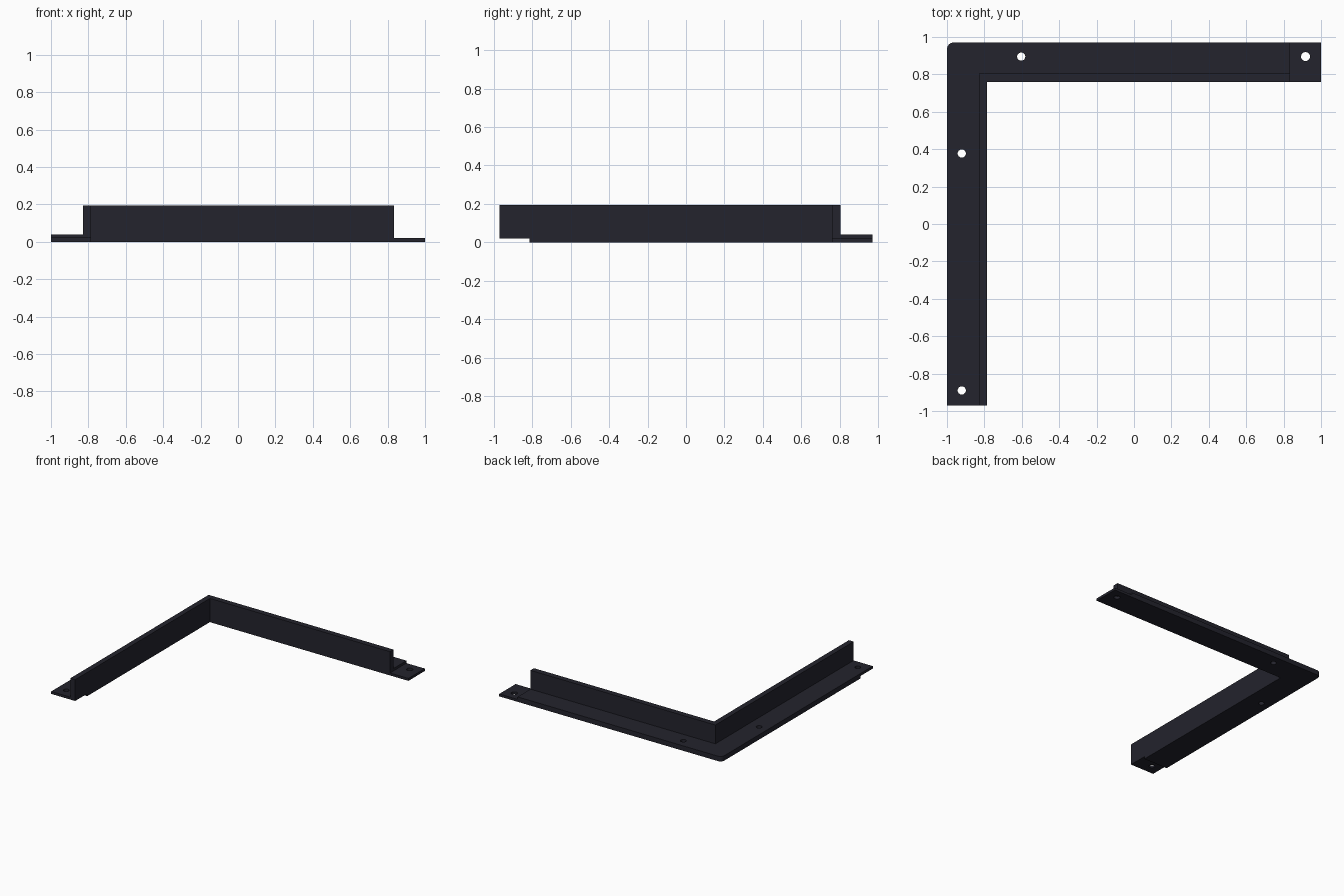
import bpy, bmesh, math

if "Cube" in bpy.data.objects:
    bpy.data.objects.remove(bpy.data.objects["Cube"])

PLATE, HALF, TOP = 0.04, 0.02, 0.193      # flange, lap joint and upright heights
X0, X1, XI, XW = -1.0, 1.0, -0.785, -0.828   # outer, end, inner face, back of upright
Y0, Y1, YI, YW = -0.97, 0.97, 0.76, 0.805

mat = bpy.data.materials.new("dark charcoal")
mat.diffuse_color = (0.017, 0.017, 0.026, 1)
mat.use_nodes = True
mat.node_tree.nodes["Principled BSDF"].inputs["Base Color"].default_value = mat.diffuse_color


def prism(name, outline, z0, z1):
    """Extrude a counter-clockwise outline from z0 to z1."""
    bm = bmesh.new()
    face = bm.faces.new([bm.verts.new((x, y, z0)) for x, y in outline])
    ext = bmesh.ops.extrude_face_region(bm, geom=[face])["geom"]
    for v in ext:
        if isinstance(v, bmesh.types.BMVert):
            v.co.z = z1
    bmesh.ops.recalc_face_normals(bm, faces=bm.faces)
    mesh = bpy.data.meshes.new(name)
    bm.to_mesh(mesh)
    bm.free()
    mesh.materials.append(mat)
    obj = bpy.data.objects.new(name, mesh)
    bpy.context.collection.objects.link(obj)
    return obj


def rect(x0, x1, y0, y1):
    return [(x0, y0), (x1, y0), (x1, y1), (x0, y1)]


def arc(cx, cy, r, a0, a1, n):
    return [(cx + r * math.cos(math.radians(a0 + (a1 - a0) * i / n)),
             cy + r * math.sin(math.radians(a0 + (a1 - a0) * i / n))) for i in range(n + 1)]


# L-shaped angle bracket with one rounded outer corner
R = 0.035
outline = [(X0, Y0), (XI, Y0), (XI, YI), (X1, YI), (X1, Y1)]
outline += arc(X0 + R, Y1 - R, R, 90, 180, 8)
bracket = prism("angle_bracket", outline, 0, TOP)

# Space above the flange, leaving the upright along the inner edge
cutters = [prism("flange_cutter", [(-1.2, -1.2), (XW, -1.2), (XW, YW), (1.2, YW),
                                   (1.2, 1.2), (-1.2, 1.2)], PLATE, 0.4)]
# Half-thickness tabs at both ends: one low, one high
cutters.append(prism("right_tab_cutter", rect(0.835, 1.2, 0.6, 1.2), HALF, 0.4))
cutters.append(prism("front_tab_cutter", rect(-1.2, -0.6, -1.2, -0.815), -0.2, HALF))
# Screw holes
for x, y, r in [(-0.603, 0.895, 0.022), (0.917, 0.895, 0.024),
                (-0.921, 0.377, 0.022), (-0.921, -0.89, 0.022)]:
    cutters.append(prism("hole_cutter", arc(x, y, r, 0, 360, 24)[:-1], -0.2, 0.3))

bpy.context.view_layer.objects.active = bracket
for cutter in cutters:
    mod = bracket.modifiers.new("cut", 'BOOLEAN')
    mod.operation, mod.solver, mod.object = 'DIFFERENCE', 'EXACT', cutter
    bpy.ops.object.modifier_apply(modifier=mod.name)
    bpy.data.objects.remove(cutter)

bracket.select_set(True)
bpy.ops.object.shade_smooth_by_angle(angle=math.radians(30))
